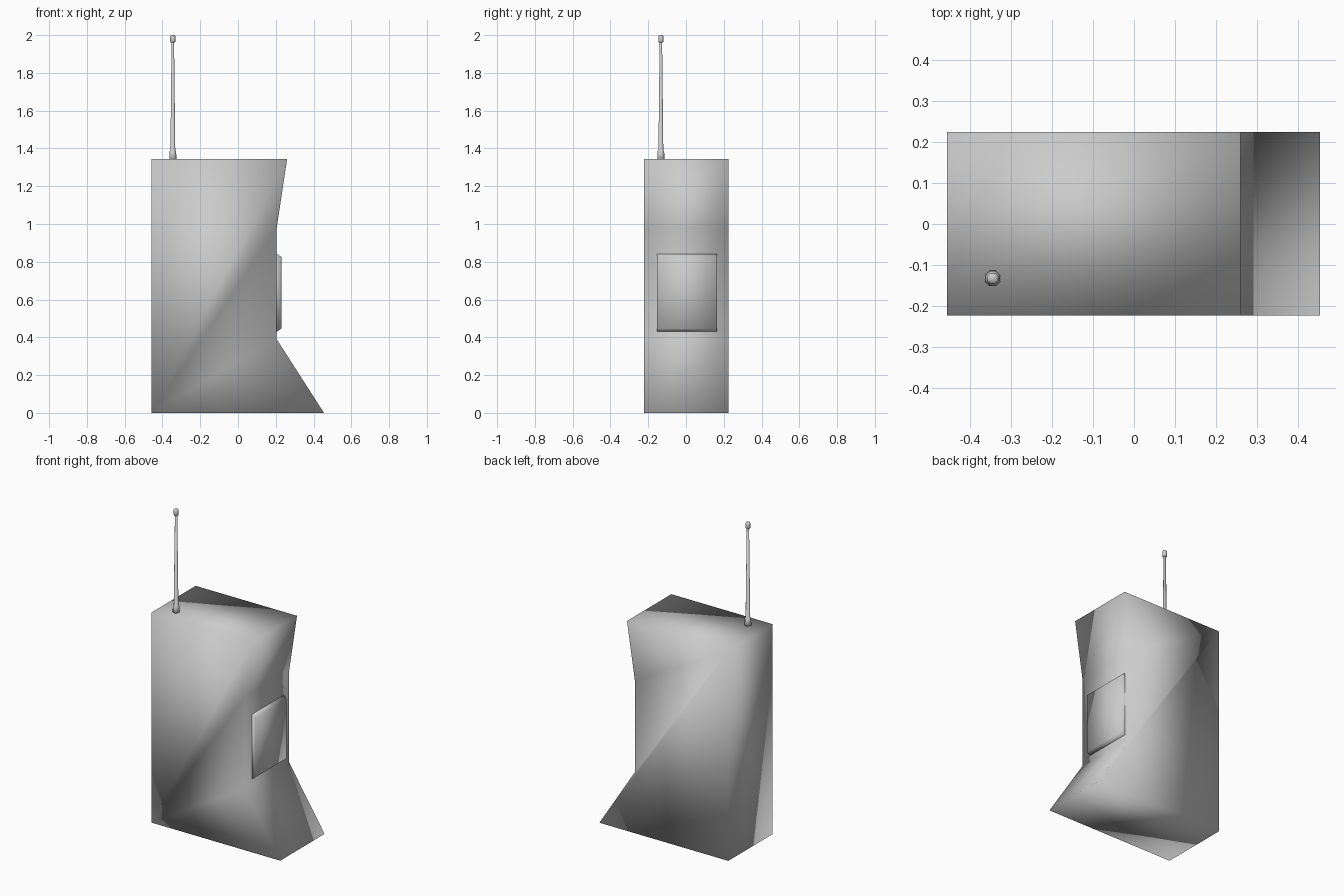
import bpy
import bmesh
import math
from mathutils import Vector

if "Cube" in bpy.data.objects:
    bpy.data.objects.remove(bpy.data.objects["Cube"])

grey = bpy.data.materials.new("light grey")
grey.diffuse_color = (0.6, 0.6, 0.6, 1)
grey.use_nodes = True
grey.node_tree.nodes["Principled BSDF"].inputs["Base Color"].default_value = grey.diffuse_color


def finish(name, bm):
    bmesh.ops.recalc_face_normals(bm, faces=bm.faces[:])
    for f in bm.faces:
        f.smooth = True
    me = bpy.data.meshes.new(name)
    bm.to_mesh(me)
    bm.free()
    me.materials.append(grey)
    ob = bpy.data.objects.new(name, me)
    bpy.context.collection.objects.link(ob)
    return ob


def loft(name, rings):
    """Skin matching rings of points and cap both ends."""
    bm = bmesh.new()
    vs = [[bm.verts.new(p) for p in ring] for ring in rings]
    n = len(vs[0])
    for a, b in zip(vs, vs[1:]):
        for i in range(n):
            j = (i + 1) % n
            bm.faces.new((a[i], a[j], b[j], b[i]))
    bm.faces.new(vs[0][::-1])
    bm.faces.new(vs[-1])
    return finish(name, bm)


# Handset body: side profile with a waisted grip and flared foot
profile = [(-0.457, 0), (0.455, 0), (0.205, 0.39),
           (0.205, 0.98), (0.26, 1.343), (-0.457, 1.343)]
loft("body", [[(x, y, z) for x, z in profile] for y in (-0.223, 0.225)])


# Push-to-talk button: plate with chamfered top and bottom
def plate(x, inset):
    y0, y1, z0, z1 = -0.153, 0.165, 0.43 + inset, 0.842 - inset
    return [(x, y0, z0), (x, y1, z0), (x, y1, z1), (x, y0, z1)]


loft("talk_button", [plate(0.195, 0), plate(0.207, 0), plate(0.229, 0.016)])

# Antenna: collar, tapered rod and small cap
centre = Vector((-0.345, -0.133, 0))


def ring(r, z, n=8):
    return [centre + Vector((r * math.cos(math.tau * (i + 0.5) / n),
                             r * math.sin(math.tau * (i + 0.5) / n), z))
            for i in range(n)]


loft("antenna_rod", [ring(r, z) for r, z in
                     [(0.021, 1.33), (0.019, 1.385), (0.014, 1.39), (0.007, 1.97)]])
loft("antenna_cap", [ring(r, z) for r, z in
                     [(0.013, 1.962), (0.015, 1.968), (0.015, 1.993), (0.011, 2.0)]])
